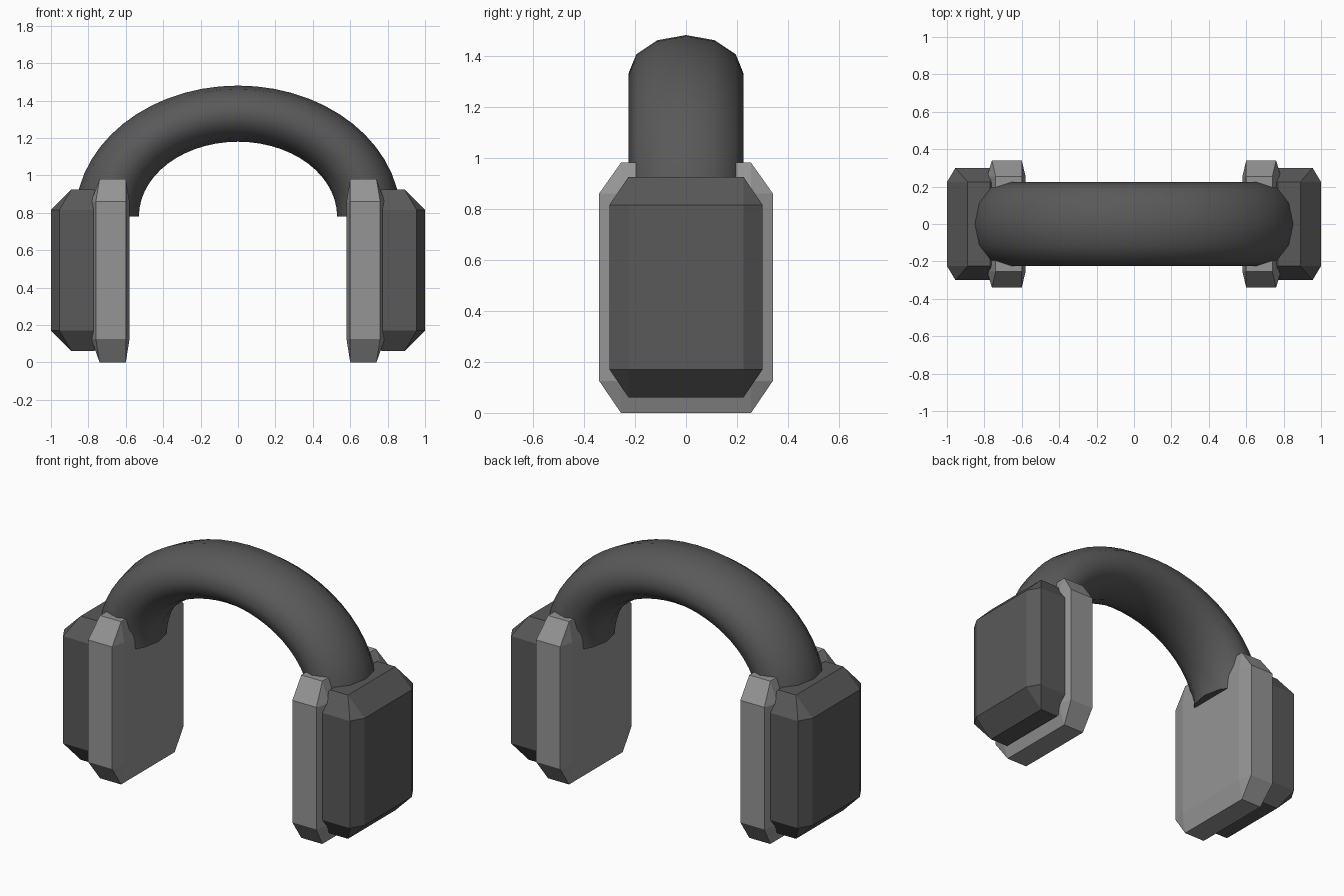
import bpy, math

if "Cube" in bpy.data.objects:
    bpy.data.objects.remove(bpy.data.objects["Cube"])


def grey(name, v):
    m = bpy.data.materials.new(name)
    m.diffuse_color = (v, v, v, 1)
    m.use_nodes = True
    m.node_tree.nodes["Principled BSDF"].inputs["Base Color"].default_value = m.diffuse_color
    return m


DARK = grey("dark_grey", 0.10)
LIGHT = grey("light_grey", 0.30)


def make(name, verts, faces, mat):
    me = bpy.data.meshes.new(name)
    me.from_pydata(verts, [], faces)
    me.materials.append(mat)
    ob = bpy.data.objects.new(name, me)
    bpy.context.collection.objects.link(ob)
    return ob


def chamfered_block(name, x, xs, xc, y, yc, z, zc, mat):
    """Block with all edges cut. x: outer range, xs: x range of the front and
    back faces, xc: x range of the caps; y / yc: full and cut half depth;
    z: full height range, zc: range of the upright walls."""
    ring = [(x[0], -yc), (xs[0], -y), (xs[1], -y), (x[1], -yc),
            (x[1], yc), (xs[1], y), (xs[0], y), (x[0], yc)]
    cap = [(xc[0], -yc), (xc[1], -yc), (xc[1], yc), (xc[0], yc)]
    verts = [(a, b, zc[0]) for a, b in ring] + [(a, b, zc[1]) for a, b in ring]
    verts += [(a, b, z[0]) for a, b in cap] + [(a, b, z[1]) for a, b in cap]
    faces = [(i, (i + 1) % 8, (i + 1) % 8 + 8, i + 8) for i in range(8)]
    faces += [(19, 18, 17, 16), (20, 21, 22, 23)]
    for k in range(4):
        n = (k + 1) % 4
        a, b, c = 2 * k, 2 * k + 1, (2 * k + 2) % 8
        # corner triangle and sloped side, bottom then top
        faces += [(b, a, 16 + k), (c, b, 16 + k, 16 + n),
                  (a + 8, b + 8, 20 + k), (b + 8, c + 8, 20 + n, 20 + k)]
    ob = make(name, verts, faces, mat)
    ob.modifiers.new("mirror", 'MIRROR').use_mirror_merge = False
    return ob


# Ear cups (outer shells)
chamfered_block("ear_cups", (0.66, 1.0), (0.705, 0.955), (0.77, 0.89),
                0.30, 0.225, (0.06, 0.925), (0.17, 0.815), DARK)

# Ear pads (inner cushions)
chamfered_block("ear_pads", (0.58, 0.785), (0.60, 0.76), (0.60, 0.74),
                0.34, 0.255, (0.0, 0.98), (0.125, 0.86), LIGHT)

# Headband: 12-sided oval tube swept along a half ellipse
SEG, SIDES = 28, 12
verts, faces = [], []
for i in range(SEG + 1):
    t = math.pi * i / SEG
    for j in range(SIDES):
        a = 2 * math.pi * j / SIDES
        c = math.cos(a)
        verts.append(((0.70 + 0.17 * c) * math.cos(t), 0.225 * math.sin(a),
                      0.78 + (0.55 + 0.15 * c) * math.sin(t)))
for i in range(SEG):
    for j in range(SIDES):
        p, q = i * SIDES + j, i * SIDES + (j + 1) % SIDES
        faces.append((q, p, p + SIDES, q + SIDES))
faces += [tuple(range(SIDES)),
          tuple(reversed(range(SEG * SIDES, (SEG + 1) * SIDES)))]
band = make("headband", verts, faces, DARK)

# Smooth tube with sharp end rims
bpy.context.view_layer.objects.active = band
band.select_set(True)
bpy.ops.object.mode_set(mode='EDIT')
bpy.ops.mesh.select_all(action='SELECT')
bpy.ops.mesh.normals_make_consistent(inside=False)
bpy.ops.object.mode_set(mode='OBJECT')
bpy.ops.object.shade_smooth_by_angle(angle=math.radians(50))
